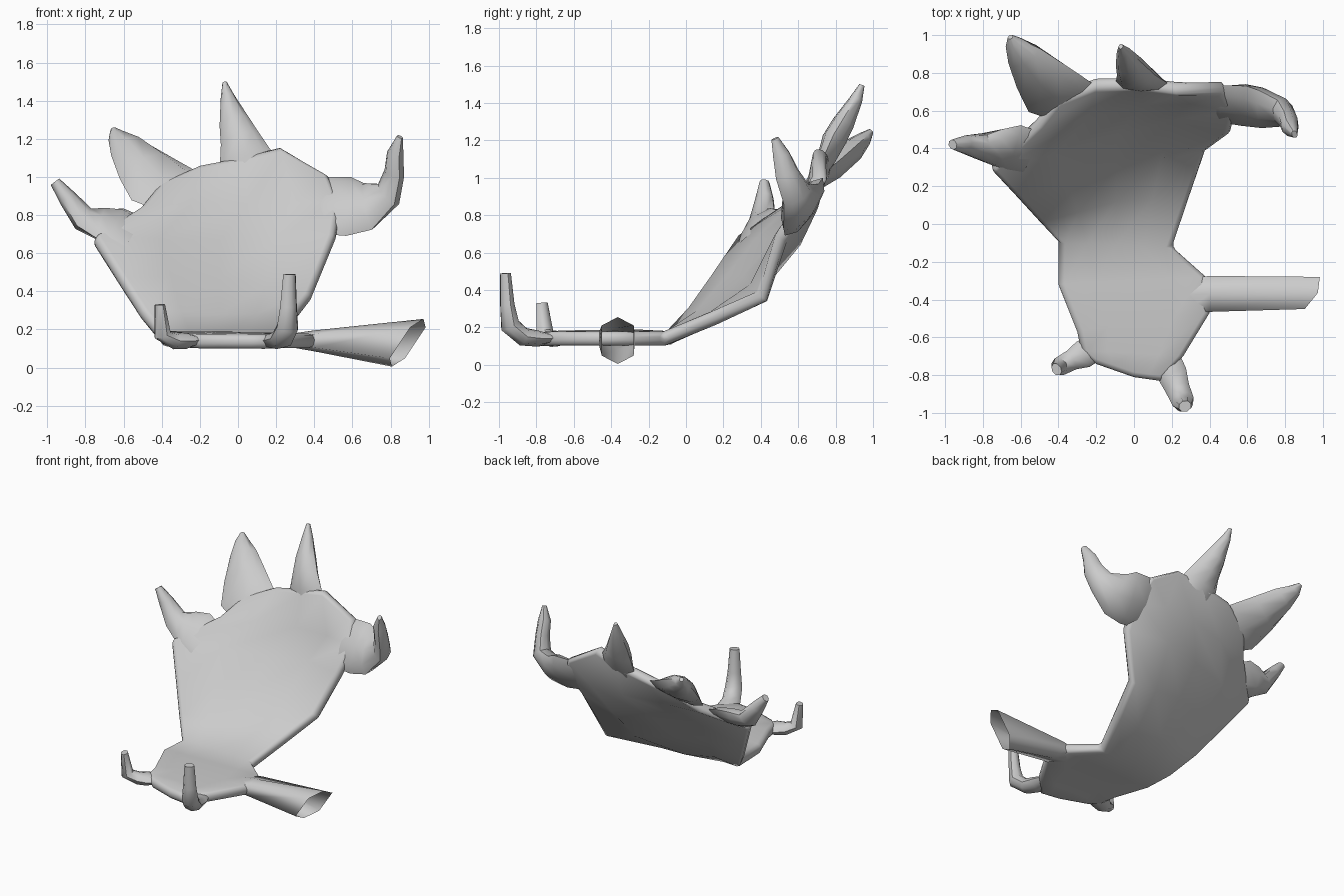
import bpy, bmesh, math
from mathutils import Vector as V


def finish(name, bm, angle=50):
    bmesh.ops.recalc_face_normals(bm, faces=bm.faces)
    me = bpy.data.meshes.new(name)
    bm.to_mesh(me)
    bm.free()
    ob = bpy.data.objects.new(name, me)
    bpy.context.collection.objects.link(ob)
    bpy.ops.object.select_all(action='DESELECT')
    ob.select_set(True)
    bpy.context.view_layer.objects.active = ob
    bpy.ops.object.shade_smooth_by_angle(angle=math.radians(angle))
    return ob


def skin(bm, rings, closed):
    rows = [[bm.verts.new(p) for p in r] for r in rings]
    n = len(rows[0])
    for a, b in zip(rows, rows[1:]):
        for i in range(n if closed else n - 1):
            j = (i + 1) % n
            bm.faces.new((a[i], a[j], b[j], b[i]))
    return rows


def resample(row, n=5):
    out = []
    for i in range(n):
        t = i / (n - 1) * (len(row) - 1)
        k = min(int(t), len(row) - 2)
        out.append(V(row[k]).lerp(V(row[k + 1]), t - k))
    return out


def tine(name, side, path, sides=8):
    """Tapered tube; path holds (x, y, z, half width, half thickness)."""
    pts = [V(p[:3]) for p in path]
    rings = []
    s = V(side)
    for i, p in enumerate(path):
        t = (pts[min(i + 1, len(pts) - 1)] - pts[max(i - 1, 0)]).normalized()
        s = (s - t * s.dot(t)).normalized()
        n = t.cross(s)
        ang = [2 * math.pi * k / sides for k in range(sides)]
        rings.append([pts[i] + s * p[3] * math.cos(a) + n * p[4] * math.sin(a) for a in ang])
    bm = bmesh.new()
    rows = skin(bm, rings, True)
    bm.faces.new(rows[-1])
    return finish(name, bm)


# palm: rows of the middle surface from front to top, left edge to right edge
base_rows = [
    [(-.2, -.74, .135), (0, -.81, .135), (.14, -.83, .135)],
    [(-.28, -.67, .14), (0, -.68, .145), (.26, -.7, .14)],
    [(-.3, -.57, .145), (.03, -.5, .15), (.4, -.47, .14)],
    [(-.4, -.32, .155), (0, -.3, .15), (.38, -.28, .14)],
    [(-.4, -.09, .145), (-.1, -.1, .145), (.2, -.12, .14)],
]
blade_rows = [
    [(-.51, .03, .28), (-.1, .14, .25), (.29, .15, .25)],
    [(-.62, .15, .45), (-.1, .33, .45), (.38, .41, .36)],
    [(-.76, .3, .67), (-.42, .4, .65), (-.1, .5, .65), (.2, .58, .66), (.51, .5, .68)],
    [(-.52, .53, .82), (-.25, .59, .84), (.05, .66, .85), (.3, .67, .85), (.54, .62, .85)],
    [(-.41, .67, .95), (-.2, .75, 1.05), (.03, .75, 1.1), (.22, .72, 1.15), (.47, .73, 1.0)],
]
bm = bmesh.new()
skin(bm, [resample(r) for r in base_rows + blade_rows], False)
palm = finish("palm", bm)
sol = palm.modifiers.new("thickness", 'SOLIDIFY')
sol.thickness, sol.offset = .075, 0
bev = palm.modifiers.new("round_rim", 'BEVEL')
bev.width, bev.segments, bev.limit_method = .028, 2, 'ANGLE'
bev.angle_limit = math.radians(60)

# tines along the upper rim, their roots buried in the palm
tine("left_low_tine", (.22, .26, .18), [
    (-.54, .38, .71, .14, .015), (-.64, .4, .74, .16, .042), (-.72, .405, .755, .125, .055),
    (-.81, .41, .78, .08, .06), (-.895, .42, .89, .052, .045), (-.96, .42, .975, .025, .03)])
tine("left_high_tine", (.22, .24, .25), [
    (-.33, .6, .88, .13, .01), (-.39, .67, .955, .2, .04), (-.49, .78, 1.05, .155, .065),
    (-.58, .89, 1.15, .1, .065), (-.635, .955, 1.21, .05, .04), (-.655, .99, 1.25, .015, .015)])
tine("crown_tine", (.22, .02, .13), [
    (.07, .7, .97, .1, .01), (.04, .75, 1.1, .14, .05), (.01, .79, 1.2, .105, .065),
    (-.02, .84, 1.29, .08, .06), (-.055, .91, 1.42, .037, .035), (-.07, .94, 1.495, .012, .015)])
tine("right_tine", (-.05, .24, .34), [
    (.38, .65, .85, .1, .01), (.46, .635, .85, .18, .045), (.58, .63, .845, .185, .065),
    (.68, .615, .845, .155, .075), (.79, .59, .91, .09, .065), (.82, .54, 1.02, .07, .05),
    (.825, .51, 1.12, .05, .045), (.85, .475, 1.21, .022, .015)])

# brow tines at the front
tine("front_brow_tine", (1, 0, 0), [
    (.17, -.7, .142, .07, .015), (.2, -.79, .14, .08, .043), (.23, -.87, .15, .065, .05),
    (.26, -.94, .21, .06, .055), (.265, -.955, .32, .047, .04), (.27, -.965, .49, .035, .03)])
tine("side_brow_tine", (.4, -1, 0), [
    (-.2, -.65, .142, .07, .015), (-.27, -.69, .14, .075, .042), (-.33, -.72, .14, .055, .045),
    (-.395, -.755, .17, .05, .045), (-.41, -.77, .33, .035, .025)])

# stem: six-sided, flaring to an open slanted end
bm = bmesh.new()
rings = []
for x, y, z, ry, rz, slant in [(.28, -.375, .142, .085, .036, 0), (.4, -.37, .14, .095, .055, 0),
                               (.89, -.365, .13, .085, .125, 1)]:
    ring = []
    for cy, cz in [(0, 1), (1, .65), (1, -.65), (0, -1), (-1, -.65), (-1, .65)]:
        ring.append((x + slant * (.083 * cz + .04 * cy), y + ry * cy, z + rz * cz))
    rings.append(ring)
skin(bm, rings, True)
finish("stem", bm, 75)
